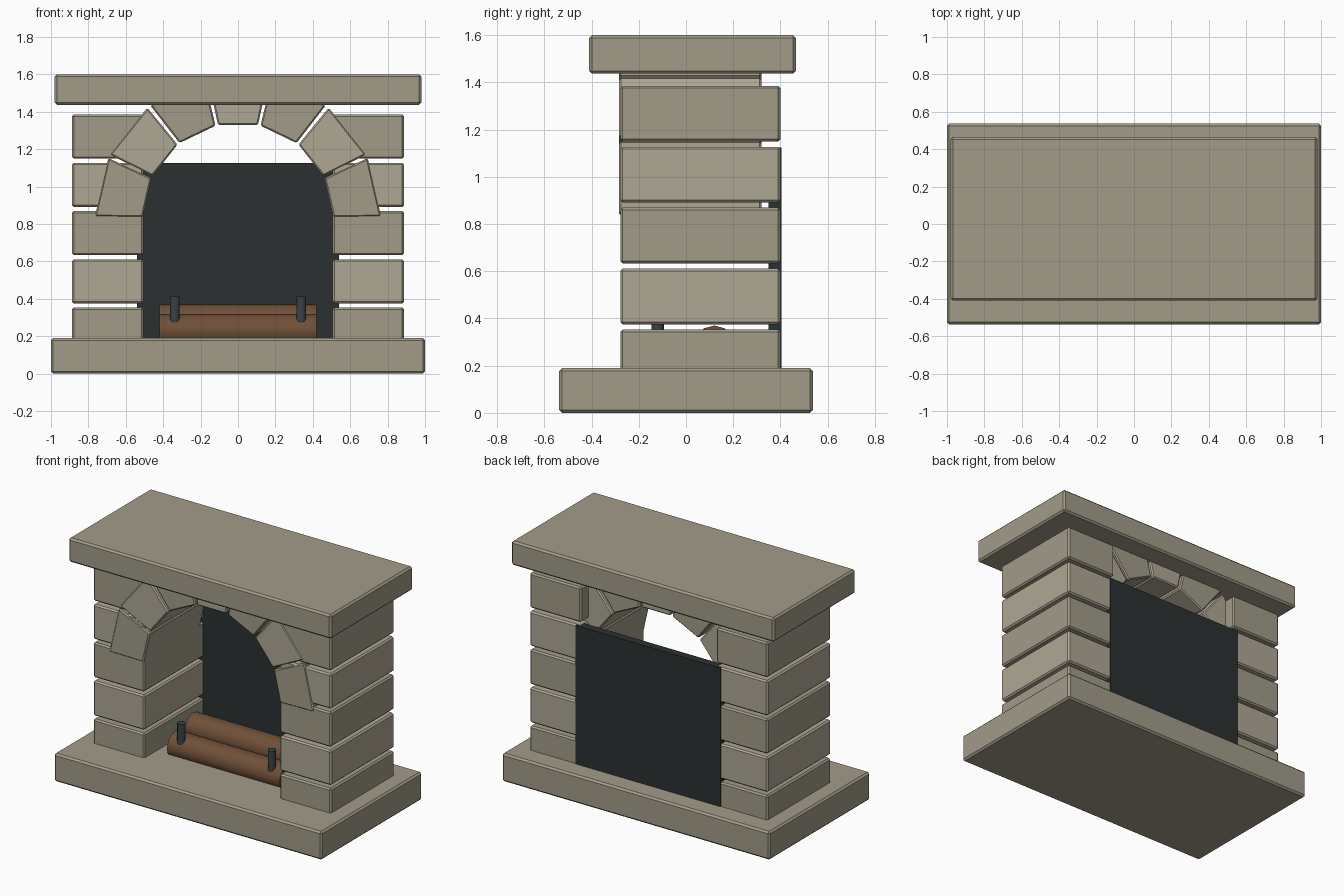
import bpy, bmesh, math
from mathutils import Matrix

if "Cube" in bpy.data.objects:
    bpy.data.objects.remove(bpy.data.objects["Cube"])


def material(name, r, g, b):
    m = bpy.data.materials.new(name)
    m.diffuse_color = (r, g, b, 1)
    m.use_nodes = True
    m.node_tree.nodes["Principled BSDF"].inputs["Base Color"].default_value = m.diffuse_color
    return m


stone = material("stone", 0.36, 0.33, 0.25)
pale_stone = material("pale_stone", 0.43, 0.39, 0.30)
soot = material("soot", 0.025, 0.03, 0.03)
iron = material("iron", 0.04, 0.055, 0.065)
wood = material("wood", 0.16, 0.08, 0.04)


def finish(name, bm, mat, bevel=0.0):
    bmesh.ops.recalc_face_normals(bm, faces=bm.faces)
    if bevel:
        bmesh.ops.bevel(bm, geom=bm.edges[:], offset=bevel, segments=1,
                        affect='EDGES')
    me = bpy.data.meshes.new(name)
    bm.to_mesh(me)
    bm.free()
    ob = bpy.data.objects.new(name, me)
    bpy.context.collection.objects.link(ob)
    me.materials.append(mat)
    return ob


def prism(name, profile, y0, y1, mat, bevel=0.0):
    """Extrude an x-z outline from y0 to y1."""
    bm = bmesh.new()
    face = bm.faces.new([bm.verts.new((x, y0, z)) for x, z in profile])
    new = bmesh.ops.extrude_face_region(bm, geom=[face])["geom"]
    verts = [v for v in new if isinstance(v, bmesh.types.BMVert)]
    bmesh.ops.translate(bm, verts=verts, vec=(0, y1 - y0, 0))
    return finish(name, bm, mat, bevel)


def box(name, x0, x1, y0, y1, z0, z1, mat, bevel=0.0):
    return prism(name, [(x0, z0), (x1, z0), (x1, z1), (x0, z1)], y0, y1, mat, bevel)


def rod(name, radius, length, sides, matrix, mat):
    bm = bmesh.new()
    bmesh.ops.create_cone(bm, cap_ends=True, segments=sides, radius1=radius,
                          radius2=radius, depth=length, matrix=matrix)
    ob = finish(name, bm, mat)
    bpy.context.view_layer.objects.active = ob
    ob.select_set(True)
    bpy.ops.object.shade_smooth_by_angle(angle=math.radians(40))
    ob.select_set(False)


# Hearth slab and mantel shelf
box("hearth", -1, 1, -0.537, 0.537, 0, 0.19, stone, 0.012)
box("mantel", -0.98, 0.98, -0.41, 0.465, 1.437, 1.6, stone, 0.012)

# Stacked stone pillars
for side, s in (("left", -1), ("right", 1)):
    for i in range(5):
        z = 0.235 + i * 0.258
        a, b = sorted((s * 0.505, s * 0.888))
        box(f"{side}_pillar_stone_{i + 1}", a, b, -0.278, 0.4, z - 0.118, z + 0.118,
            pale_stone if i % 2 else stone, 0.01)

# Seven wedge stones of the arch
step, gap = math.pi / 7, math.radians(0.75)
for i in range(7):
    a, b = i * step + gap, (i + 1) * step - gap
    outline = [(r * math.cos(t), 0.83 + r * math.sin(t))
               for r, t in ((0.51, a), (0.765, a), (0.765, b), (0.51, b))]
    prism(f"arch_stone_{i + 1}", outline, -0.283, 0.32,
          pale_stone if i % 2 else stone, 0.008)

# Firebox back plate
box("firebox_back", -0.54, 0.54, 0.35, 0.405, 0.17, 1.125, soot)

# Logs and iron log stops
for name, y, z in (("front_log", -0.07, 0.23), ("back_log", 0.12, 0.282)):
    rod(name, 0.088, 0.84, 12,
        Matrix.Translation((0, y, z)) @ Matrix.Rotation(math.pi / 2, 4, 'Y'), wood)
for side, x in (("left", -0.338), ("right", 0.338)):
    rod(side + "_log_stop", 0.027, 0.24, 10, Matrix.Translation((x, -0.12, 0.293)), iron)
